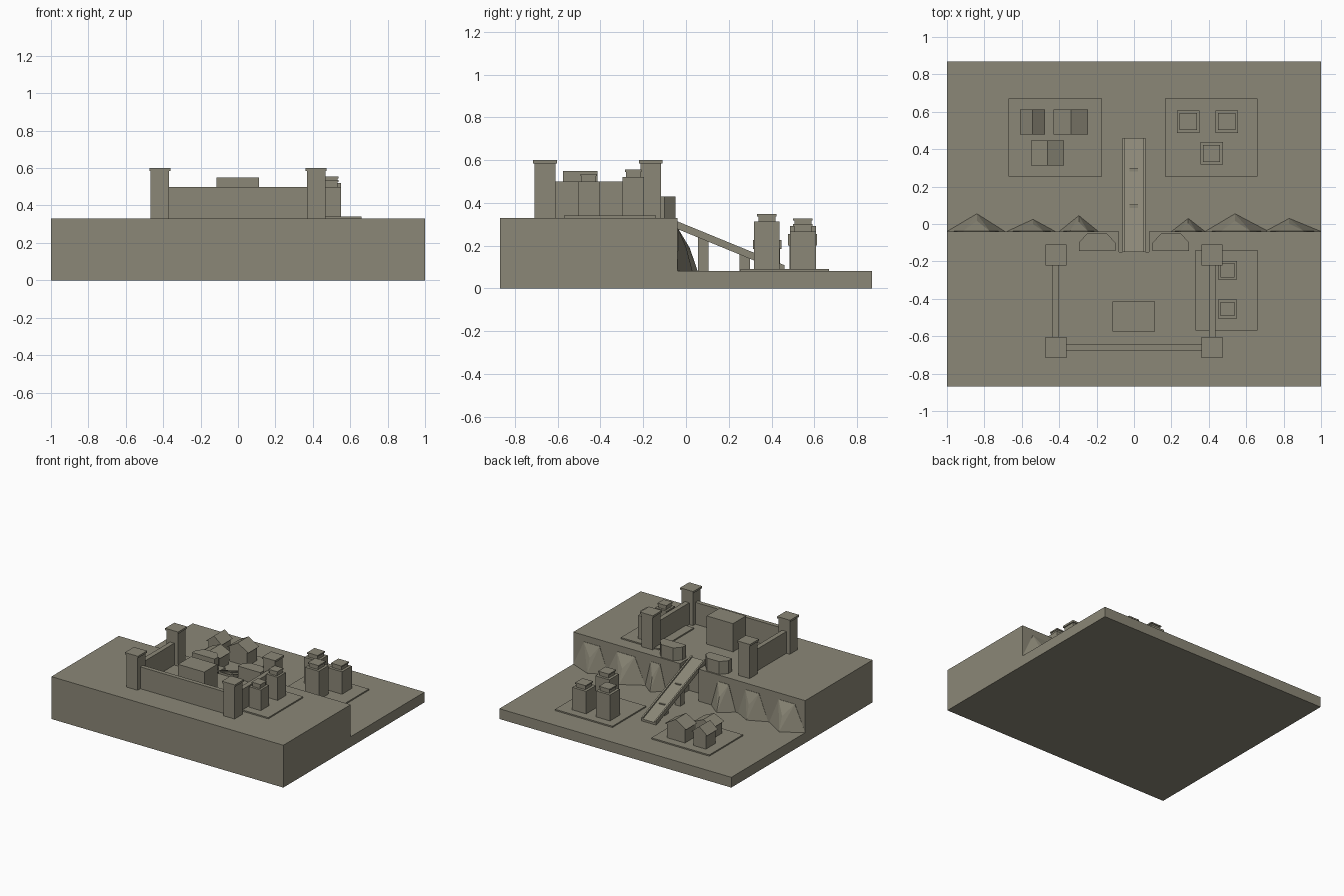
import bpy, bmesh
from mathutils import Vector

cube = bpy.data.objects.get("Cube")
if cube:
    bpy.data.objects.remove(cube, do_unlink=True)

stone = bpy.data.materials.new("olive_stone")
stone.use_nodes = True
COLOR = (0.26, 0.245, 0.185, 1)
stone.diffuse_color = COLOR
stone.node_tree.nodes["Principled BSDF"].inputs["Base Color"].default_value = COLOR

PLATEAU, GROUND, CLIFF = 0.33, 0.08, -0.04


def hull(name, points):
    """Flat-faced convex solid around a few points."""
    bm = bmesh.new()
    for p in points:
        bm.verts.new(p)
    bmesh.ops.convex_hull(bm, input=bm.verts)
    bmesh.ops.dissolve_limit(bm, angle_limit=0.01, verts=bm.verts, edges=bm.edges)
    bmesh.ops.recalc_face_normals(bm, faces=bm.faces)
    mesh = bpy.data.meshes.new(name)
    bm.to_mesh(mesh)
    bm.free()
    mesh.materials.append(stone)
    obj = bpy.data.objects.new(name, mesh)
    bpy.context.collection.objects.link(obj)
    return obj


def box(name, xs, ys, zs):
    return hull(name, [(x, y, z) for x in xs for y in ys for z in zs])


def block(name, x, y, size, z0, z1):
    h = size / 2
    return box(name, (x - h, x + h), (y - h, y + h), (z0, z1))


# Terrain: high plateau with a notch for the ramp, and low ground
for side, name in ((1, "left"), (-1, "right")):
    box("plateau_" + name, (side * 0.08, side), (-0.87, CLIFF), (0, PLATEAU))
box("plateau_middle", (-0.08, 0.08), (-0.87, -0.15), (0, PLATEAU))
box("notch_floor", (-0.08, 0.08), (-0.15, CLIFF), (0, GROUND))
box("low_ground", (-1, 1), (CLIFF, 0.87), (0, GROUND))

# Fort: corner towers, walls, bunkers and keep
for side in (-1, 1):
    for y in (-0.165, -0.66):
        block("fort_tower", side * 0.418, y, 0.097, PLATEAU, 0.587)
        block("fort_tower_cap", side * 0.418, y, 0.112, 0.585, 0.6)
    box("fort_side_wall", (side * 0.4, side * 0.437), (-0.62, -0.2), (PLATEAU, 0.5))
    outline = [(0.1, -0.145), (0.1, -0.1), (0.145, -0.05),
               (0.25, -0.05), (0.295, -0.1), (0.295, -0.145)]
    hull("bunker", [(side * x, y, z) for x, y in outline for z in (PLATEAU, 0.43)])
box("fort_front_wall", (-0.38, 0.38), (-0.675, -0.642), (PLATEAU, 0.5))
box("keep", (-0.115, 0.112), (-0.575, -0.415), (PLATEAU, 0.55))

# Thin pads under the building groups
box("upper_pad", (0.33, 0.66), (-0.57, -0.14), (PLATEAU, 0.34))
box("tower_pad", (0.165, 0.66), (0.255, 0.67), (GROUND, 0.09))
box("house_pad", (-0.67, -0.17), (0.255, 0.67), (GROUND, 0.09))


def stepped_tower(x, y, size, z0, z1):
    block("tower_body", x, y, size, z0, z1)
    block("tower_step", x, y, size * 0.66, z1, z1 + 0.027)
    block("tower_cap", x, y, size * 0.76, z1 + 0.025, z1 + 0.035)


for x, y, top in ((0.29, 0.547, 0.292), (0.496, 0.547, 0.265), (0.415, 0.378, 0.312)):
    stepped_tower(x, y, 0.12, GROUND, top)
for y, top in ((-0.247, 0.52), (-0.455, 0.5)):
    stepped_tower(0.5, y, 0.1, PLATEAU, top)

# Gabled houses, ridges running front to back
for x0, x1, y, eave, ridge in ((-0.61, -0.475, 0.545, 0.2, 0.255),
                               (-0.43, -0.245, 0.545, 0.2, 0.255),
                               (-0.55, -0.375, 0.38, 0.185, 0.225)):
    mid = (x0 + x1) / 2
    box("house_body", (x0 + 0.015, x1 - 0.015), (y - 0.06, y + 0.06), (GROUND, eave))
    hull("house_roof", [(x, yy, z) for yy in (y - 0.067, y + 0.067)
                        for x, z in ((x0, eave), (x1, eave), (mid, ridge))])


# Ramp with side rails and two supports
def sloped(name, xs, top_offset, thickness):
    pts = []
    for y in (-0.15, 0.46):
        z = 0.297 - 0.41 * y + top_offset
        pts += [(x, y, z - d) for x in xs for d in (0, thickness)]
    hull(name, pts)


sloped("ramp_deck", (-0.055, 0.055), -0.012, 0.022)
for side in (-1, 1):
    sloped("ramp_rail", (side * 0.05, side * 0.062), 0, 0.036)
for y, top in ((0.055, 0.25), (0.25, 0.17)):
    box("ramp_support", (-0.024, 0.022), (y, y + 0.05), (GROUND, top))

# Faceted rocks leaning on the cliff face
for x0, xp, x1, yp in ((-1, -0.84, -0.69, 0.055), (-0.68, -0.54, -0.42, 0.025),
                       (-0.4, -0.295, -0.19, 0.045), (0.2, 0.29, 0.38, 0.03),
                       (0.38, 0.54, 0.72, 0.055), (0.7, 0.83, 1, 0.03)):
    foot, back = Vector((xp, yp, GROUND)), CLIFF - 0.01
    pts = [(x0, back, GROUND), (x1, back, GROUND), (x0, CLIFF, GROUND), (x1, CLIFF, GROUND), foot]
    for x in (x0, x1):
        top_x = xp + (x - xp) * 0.45
        pts += [(top_x, back, 0.28), (top_x, CLIFF + 0.003, 0.28)]
    pts.append((xp, CLIFF + (yp - CLIFF) * 0.6, 0.19))
    hull("cliff_rock", pts)
